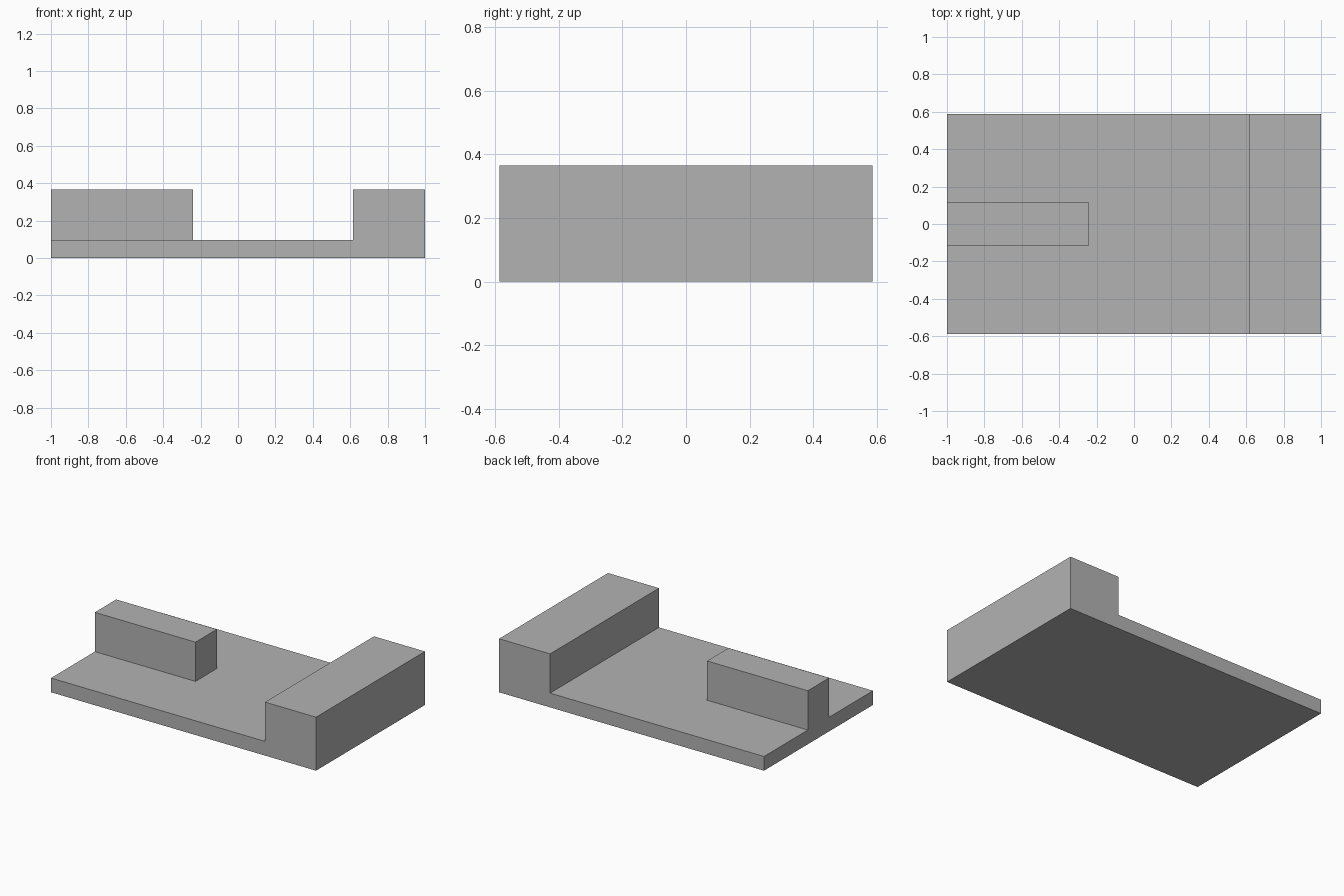
import bpy
import bmesh
from mathutils import Vector

cube = bpy.data.objects.get("Cube")
if cube:
    bpy.data.objects.remove(cube, do_unlink=True)

HALF_LENGTH, HALF_DEPTH = 1.0, 0.587
PLATE_TOP, HEIGHT = 0.097, 0.365
WALL_X = 0.615
RAIL_END, RAIL_HALF = -0.24, 0.115

grey = bpy.data.materials.new("plain grey")
grey.use_nodes = True
colour = (0.45, 0.45, 0.45, 1)
grey.diffuse_color = colour
grey.node_tree.nodes["Principled BSDF"].inputs["Base Color"].default_value = colour


def extruded(name, profile, half_depth):
    """Extrude an x-z outline evenly to both sides of y = 0."""
    bm = bmesh.new()
    face = bm.faces.new([bm.verts.new((x, -half_depth, z)) for x, z in profile])
    result = bmesh.ops.extrude_face_region(bm, geom=[face])
    verts = [v for v in result["geom"] if isinstance(v, bmesh.types.BMVert)]
    bmesh.ops.translate(bm, verts=verts, vec=Vector((0, 2 * half_depth, 0)))
    bmesh.ops.recalc_face_normals(bm, faces=bm.faces)
    mesh = bpy.data.meshes.new(name)
    bm.to_mesh(mesh)
    bm.free()
    mesh.materials.append(grey)
    obj = bpy.data.objects.new(name, mesh)
    bpy.context.collection.objects.link(obj)
    return obj


# Flat plate with a full-width end wall
base = extruded("base_with_end_wall", [
    (-HALF_LENGTH, 0), (HALF_LENGTH, 0), (HALF_LENGTH, HEIGHT),
    (WALL_X, HEIGHT), (WALL_X, PLATE_TOP), (-HALF_LENGTH, PLATE_TOP),
], HALF_DEPTH)

# Central rail, sunk into the plate so the union is seamless
rail = extruded("rail", [
    (-HALF_LENGTH, PLATE_TOP / 2), (RAIL_END, PLATE_TOP / 2),
    (RAIL_END, HEIGHT), (-HALF_LENGTH, HEIGHT),
], RAIL_HALF)

# Weld the rail to the plate
union = base.modifiers.new("join rail", 'BOOLEAN')
union.operation = 'UNION'
union.solver = 'EXACT'
union.object = rail
bpy.context.view_layer.objects.active = base
bpy.ops.object.modifier_apply(modifier=union.name)
bpy.data.objects.remove(rail, do_unlink=True)
